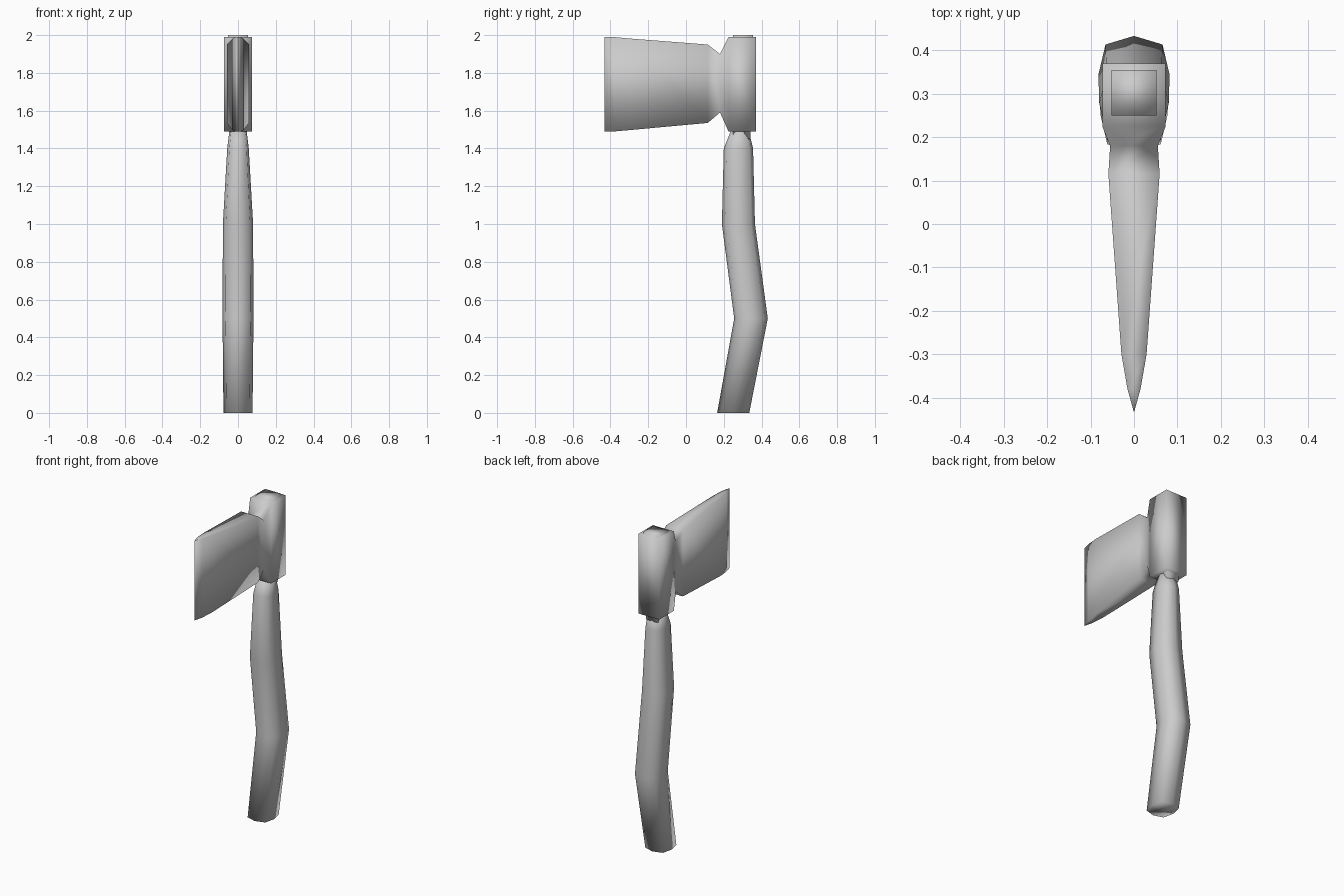
import bpy
import bmesh

cube = bpy.data.objects.get("Cube")
if cube:
    bpy.data.objects.remove(cube, do_unlink=True)

grey = bpy.data.materials.new("plain grey")
grey.use_nodes = True
colour = (0.6, 0.6, 0.6, 1)
grey.diffuse_color = colour
grey.node_tree.nodes["Principled BSDF"].inputs["Base Color"].default_value = colour


def loft(name, rings):
    """Skin a list of equal-length point rings and cap both ends."""
    bm = bmesh.new()
    loops = [[bm.verts.new(p) for p in ring] for ring in rings]
    n = len(loops[0])
    for a, b in zip(loops, loops[1:]):
        for i in range(n):
            j = (i + 1) % n
            bm.faces.new((a[i], a[j], b[j], b[i]))
    bm.faces.new(loops[0][::-1])
    bm.faces.new(loops[-1])
    bmesh.ops.remove_doubles(bm, verts=bm.verts, dist=0.0001)
    bmesh.ops.recalc_face_normals(bm, faces=bm.faces)
    mesh = bpy.data.meshes.new(name)
    bm.to_mesh(mesh)
    bm.free()
    mesh.materials.append(grey)
    mesh.shade_smooth()
    obj = bpy.data.objects.new(name, mesh)
    bpy.context.collection.objects.link(obj)
    return obj


# Handle: rounded eight-sided section, (z, front y, back y, half width)
OCTAGON = [(1, 0), (.8, .78), (0, 1), (-.8, .78),
           (-1, 0), (-.8, -.78), (0, -1), (.8, -.78)]
stations = [(0, .165, .335, .077), (.5, .255, .433, .082),
            (1, .19, .365, .08), (1.4, .2, .355, .057),
            (1.5, .24, .33, .045)]
loft("handle", [[(w * u, (f + b) / 2 + (b - f) / 2 * v, z) for u, v in OCTAGON]
                for z, f, b, w in stations])


def box_ring_z(z, f, b, w):
    return [(w, f, z), (w, b, z), (-w, b, z), (-w, f, z)]


# Squared handle end showing above the head
loft("handle_tip", [box_ring_z(1.45, .25, .34, .04),
                    box_ring_z(2, .25, .355, .052)])

# Axe head: socket, pinched neck and tapering blade, (y, bottom, top, half width)
sections = [(.37, 1.49, 1.99, .073), (.225, 1.49, 1.99, .073),
            (.18, 1.59, 1.9, .055), (.115, 1.535, 1.95, .059),
            (-.3, 1.497, 1.982, .029), (-.38, 1.49, 1.99, .015),
            (-.432, 1.49, 1.99, .0)]
loft("axe_head", [[(w, y, lo), (w, y, hi), (-w, y, hi), (-w, y, lo)]
                  for y, lo, hi, w in sections[:-1]]
     + [[(.0006, -.432, 1.49), (.0006, -.432, 1.99),
         (-.0006, -.432, 1.99), (-.0006, -.432, 1.49)]])
